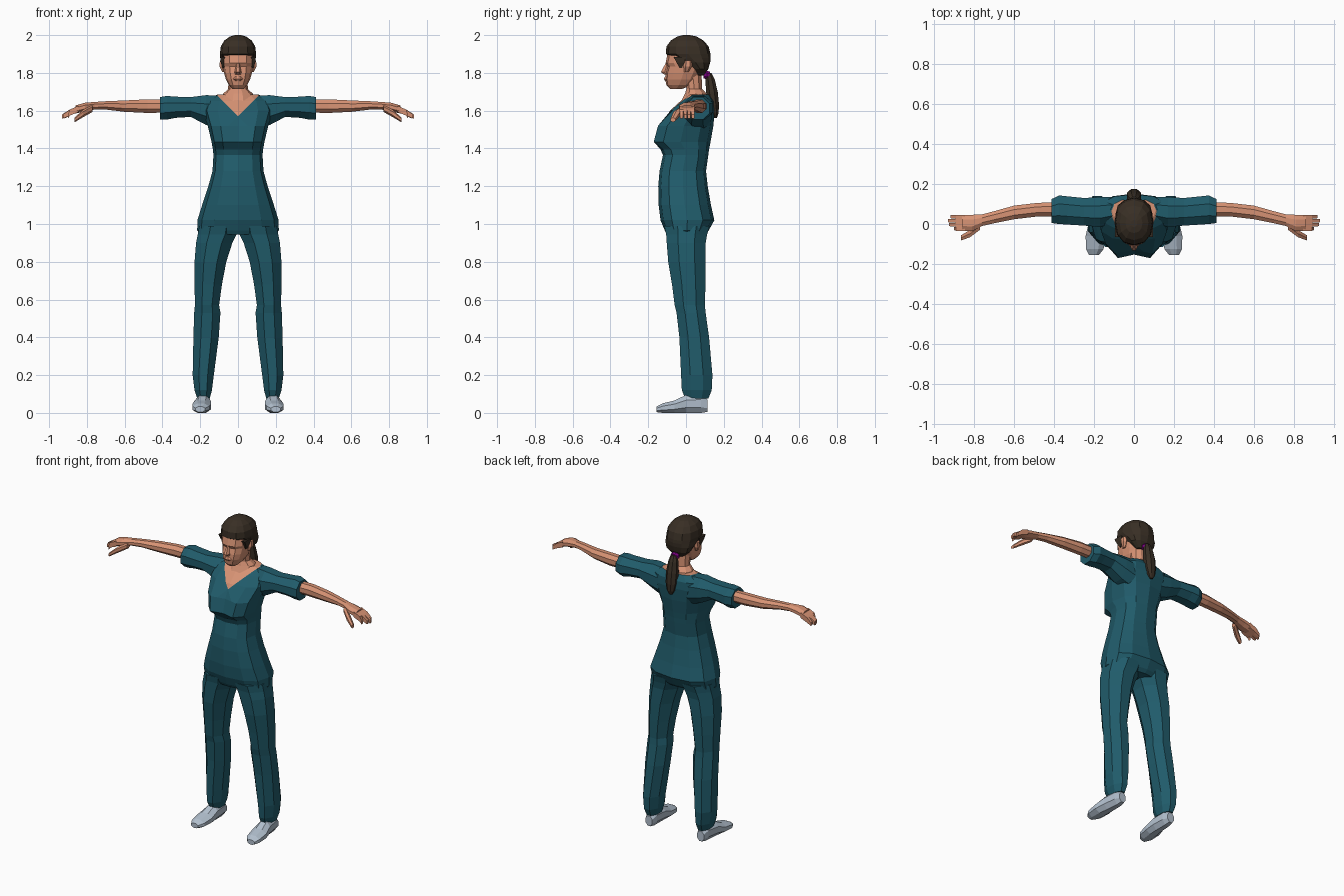
import bpy, bmesh, math
from mathutils import Vector


def material(name, rgb):
    m = bpy.data.materials.new(name)
    m.diffuse_color = (*rgb, 1)
    return m


TEAL = material("teal cloth", (0.0145, 0.105, 0.145))
SKIN = material("skin", (0.68, 0.29, 0.175))
HAIR = material("dark brown hair", (0.040, 0.028, 0.018))
SHOE = material("pale grey shoe", (0.45, 0.53, 0.62))
TIE = material("purple hair tie", (0.20, 0.0, 0.22))

# axis -> how (position along axis, a, b) maps to x, y, z
PLACE = {"z": lambda t, a, b: (a, b, t),
         "x": lambda t, a, b: (t, a, b),
         "y": lambda t, a, b: (a, t, b)}


def loft(name, mat, axis, sections, n=8, power=1.0, turn=True, mirror=False, edit=None):
    """Skin a row of rounded sections, each given as (t, a_min, a_max, b_min, b_max)."""
    bm = bmesh.new()
    off = math.pi / n if turn else 0
    fit = 1 / math.cos(off)
    rings = []
    for t, a0, a1, b0, b1 in sections:
        ring = []
        for i in range(n):
            u = off + 2 * math.pi * i / n
            c, s = math.cos(u) * fit, math.sin(u) * fit
            c = math.copysign(abs(c) ** power, c)
            s = math.copysign(abs(s) ** power, s)
            p = PLACE[axis](t, (a0 + a1) / 2 + c * (a1 - a0) / 2, (b0 + b1) / 2 + s * (b1 - b0) / 2)
            ring.append(bm.verts.new(p))
        rings.append(ring)
    for r, q in zip(rings, rings[1:]):
        for i in range(n):
            j = (i + 1) % n
            bm.faces.new((r[i], r[j], q[j], q[i]))
    bm.faces.new(rings[0])
    bm.faces.new(rings[-1])
    bmesh.ops.recalc_face_normals(bm, faces=bm.faces)
    if edit:
        edit(bm)
    me = bpy.data.meshes.new(name)
    bm.to_mesh(me)
    bm.free()
    ob = bpy.data.objects.new(name, me)
    bpy.context.collection.objects.link(ob)
    me.materials.append(mat)
    if mirror:
        mod = ob.modifiers.new("mirror", "MIRROR")
        mod.use_mirror_merge = False
    return ob


def sym(rows):
    """Sections symmetric in x, from (z, half_width, y_front, y_back)."""
    return [(z, -w, w, f, b) for z, w, f, b in rows]


# shirt: shape the bust, then cut the V neckline
def shape_shirt(bm):
    for v in bm.verts:
        if abs(v.co.x) < 0.001 and v.co.y < 0 and 1.4 < v.co.z < 1.55:
            v.co.y += 0.035
    for s in (-1, 1):
        front = [f for f in bm.faces if f.calc_center_median().y < 0.05
                 and f.calc_center_median().z > 1.54]
        geom = list({v for f in front for v in f.verts}) + list({e for f in front for e in f.edges}) + front
        bmesh.ops.bisect_plane(bm, geom=geom, plane_co=(0, 0, 1.57), plane_no=Vector((s, 0, -1)).normalized())
    for f in bm.faces:
        c = f.calc_center_median()
        if c.z > 1.684 or (c.y < 0.06 and c.z > 1.57 + abs(c.x)):
            f.material_index = 1


shirt = loft("shirt", TEAL, "z", sym([
    (0.945, 0.195, -0.100, 0.100), (0.965, 0.216, -0.112, 0.120),
    (1.02, 0.215, -0.135, 0.150), (1.10, 0.190, -0.145, 0.132),
    (1.20, 0.157, -0.147, 0.115), (1.28, 0.135, -0.140, 0.106),
    (1.365, 0.130, -0.122, 0.118), (1.395, 0.133, -0.135, 0.122),
    (1.435, 0.140, -0.188, 0.130), (1.52, 0.160, -0.165, 0.145),
    (1.60, 0.185, -0.085, 0.152), (1.65, 0.170, -0.030, 0.148),
    (1.685, 0.110, 0.015, 0.125)]), n=12, power=0.8, turn=False, edit=shape_shirt)
shirt.data.materials.append(SKIN)

# trousers
loft("trouser_leg", TEAL, "z", [
    (0.99, 0.000, 0.205, -0.115, 0.125), (0.945, 0.008, 0.213, -0.105, 0.112),
    (0.90, 0.030, 0.222, -0.102, 0.104), (0.80, 0.062, 0.230, -0.094, 0.104),
    (0.68, 0.085, 0.230, -0.074, 0.103), (0.57, 0.100, 0.228, -0.060, 0.100),
    (0.53, 0.093, 0.232, -0.050, 0.104), (0.40, 0.102, 0.236, -0.035, 0.122),
    (0.20, 0.128, 0.240, -0.026, 0.140), (0.12, 0.138, 0.230, -0.022, 0.136),
    (0.075, 0.150, 0.215, -0.004, 0.118)], mirror=True)

# shoes
loft("shoe", SHOE, "y", [
    (-0.155, 0.175, 0.225, 0.004, 0.034), (-0.125, 0.152, 0.240, 0.0, 0.050),
    (-0.06, 0.142, 0.242, 0.0, 0.066), (0.0, 0.145, 0.228, 0.0, 0.095),
    (0.08, 0.150, 0.217, 0.0, 0.100), (0.115, 0.160, 0.207, 0.006, 0.070)], mirror=True)

# sleeves
loft("sleeve", TEAL, "x", [
    (0.10, 0.005, 0.135, 1.50, 1.680), (0.17, -0.015, 0.135, 1.525, 1.682),
    (0.25, -0.008, 0.130, 1.567, 1.672), (0.33, -0.003, 0.138, 1.562, 1.674),
    (0.375, 0.0, 0.143, 1.553, 1.678), (0.412, 0.005, 0.125, 1.553, 1.672)], mirror=True)

# bare arm and palm
loft("forearm_and_hand", SKIN, "x", [
    (0.38, 0.038, 0.108, 1.590, 1.658), (0.48, 0.038, 0.106, 1.588, 1.660),
    (0.60, 0.024, 0.092, 1.594, 1.654), (0.70, 0.004, 0.064, 1.606, 1.650),
    (0.76, -0.010, 0.048, 1.606, 1.646), (0.81, -0.036, 0.046, 1.596, 1.642),
    (0.86, -0.034, 0.046, 1.585, 1.628)], mirror=True)

# fingers side by side, bending down
for k in range(4):
    y = -0.034 + 0.020 * k
    end = (0.900, 0.925, 0.932, 0.918)[k]
    loft(f"finger_{k + 1}", SKIN, "x", [
        (0.845, y, y + 0.020, 1.592, 1.626), (0.89, y, y + 0.020, 1.574, 1.606),
        (end, y + 0.003, y + 0.018, 1.558, 1.580)], n=4, mirror=True)
loft("thumb", SKIN, "x", [
    (0.77, -0.028, 0.005, 1.596, 1.628), (0.82, -0.066, -0.030, 1.568, 1.602),
    (0.865, -0.082, -0.056, 1.540, 1.562)], n=6, mirror=True)

# neck
loft("neck", SKIN, "z", sym([
    (1.64, 0.095, -0.035, 0.125), (1.69, 0.078, -0.008, 0.112),
    (1.715, 0.052, 0.0, 0.088), (1.80, 0.050, -0.015, 0.084)]), n=10, turn=False)

# head with nose, lips and ears
loft("head", SKIN, "z", sym([
    (1.715, 0.028, -0.085, -0.02), (1.735, 0.048, -0.104, 0.03),
    (1.765, 0.064, -0.110, 0.06), (1.80, 0.074, -0.108, 0.08),
    (1.835, 0.080, -0.098, 0.09), (1.852, 0.082, -0.108, 0.09),
    (1.90, 0.083, -0.098, 0.10), (1.94, 0.060, -0.07, 0.07)]), n=12, power=0.85, turn=False)
loft("nose", SKIN, "z", sym([
    (1.792, 0.016, -0.118, -0.09), (1.804, 0.018, -0.136, -0.09),
    (1.85, 0.008, -0.110, -0.09)]), n=6, turn=False)
loft("lips", SKIN, "z", sym([
    (1.758, 0.016, -0.112, -0.09), (1.768, 0.026, -0.119, -0.09),
    (1.782, 0.016, -0.113, -0.09)]), n=6, turn=False)
loft("ear", SKIN, "z", [
    (1.805, 0.070, 0.084, -0.008, 0.012), (1.835, 0.070, 0.098, -0.010, 0.028),
    (1.865, 0.070, 0.096, -0.008, 0.030)], n=6, mirror=True)

# hair cap, swept back into a ponytail
loft("hair", HAIR, "z", sym([
    (1.785, 0.040, 0.055, 0.095), (1.82, 0.080, 0.030, 0.118),
    (1.855, 0.092, -0.025, 0.128), (1.88, 0.094, -0.075, 0.131),
    (1.90, 0.096, -0.106, 0.130), (1.94, 0.091, -0.104, 0.120),
    (1.972, 0.072, -0.080, 0.092), (1.993, 0.042, -0.045, 0.055),
    (2.0, 0.015, -0.015, 0.020)]), n=12, power=0.88, turn=False)
loft("sideburn", HAIR, "z", [
    (1.825, 0.070, 0.082, -0.034, -0.022), (1.855, 0.070, 0.091, -0.050, -0.008),
    (1.885, 0.070, 0.094, -0.065, 0.0)], n=4, mirror=True)
loft("hair_tie", TIE, "y", [
    (0.092, -0.020, 0.020, 1.772, 1.808), (0.110, -0.026, 0.026, 1.766, 1.812),
    (0.128, -0.020, 0.020, 1.770, 1.806)])
loft("ponytail", HAIR, "z", sym([
    (1.80, 0.018, 0.105, 0.135), (1.765, 0.028, 0.103, 0.152),
    (1.70, 0.036, 0.106, 0.168), (1.63, 0.034, 0.118, 0.175),
    (1.585, 0.024, 0.138, 0.172), (1.56, 0.010, 0.148, 0.163)]))
